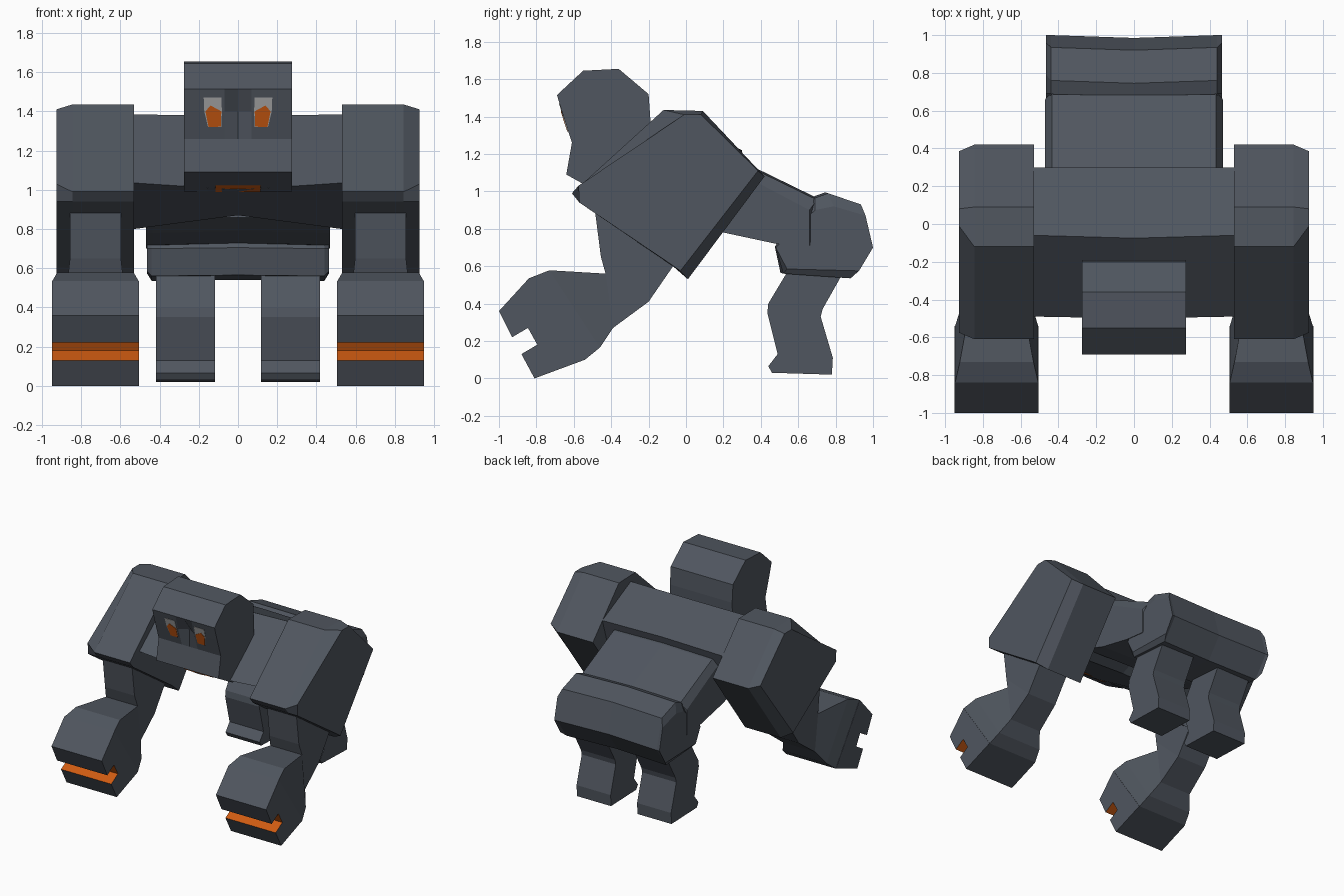
import bpy, bmesh
from mathutils import Vector

if "Cube" in bpy.data.objects:
    bpy.data.objects.remove(bpy.data.objects["Cube"])


def material(name, rgb):
    m = bpy.data.materials.new(name)
    m.diffuse_color = (*rgb, 1)
    m.use_nodes = True
    m.node_tree.nodes["Principled BSDF"].inputs["Base Color"].default_value = m.diffuse_color
    return m


STONE = material("slate grey", (0.080, 0.093, 0.115))
ORANGE = material("glow orange", (0.62, 0.105, 0.006))
WHITE = material("eye grey", (0.42, 0.42, 0.42))


def loft(name, rings, mats=(STONE,), mirror=False, rule=None):
    """Skin a list of equal-length point rings and cap both ends."""
    bm = bmesh.new()
    vs = [[bm.verts.new(p) for p in r] for r in rings]
    n = len(rings[0])
    for a, b in zip(vs, vs[1:]):
        for i in range(n):
            j = (i + 1) % n
            bm.faces.new((a[i], a[j], b[j], b[i]))
    bm.faces.new(vs[0])
    bm.faces.new(vs[-1])
    bmesh.ops.recalc_face_normals(bm, faces=bm.faces)
    if rule:
        for f in bm.faces:
            f.material_index = rule(f)
    me = bpy.data.meshes.new(name)
    bm.to_mesh(me)
    bm.free()
    for m in mats:
        me.materials.append(m)
    ob = bpy.data.objects.new(name, me)
    bpy.context.collection.objects.link(ob)
    if mirror:
        ob.modifiers.new("mirror", 'MIRROR').use_mirror_merge = False
    return ob


def at(x, profile):
    return [(x, y, z) for y, z in profile]


def shift(profile, dy, dz):
    return [(y + dy, z + dz) for y, z in profile]


# Shoulders: side profile with bevelled outer edges
sh_in = [(-.61, .99), (-.12, 1.435), (.09, 1.43), (.42, 1.08), (.01, .53), (-.07, .6), (-.57, .94)]
sh_out = [(-.575, 1.03), (-.01, 1.41), (.08, 1.41), (.385, 1.11), (-.03, .575), (-.08, .61), (-.57, .94)]
loft("shoulder", [at(.53, sh_in), at(.845, sh_in), at(.927, sh_out)], mirror=True)

# Arms: four-point sections (front/top edge, back/bottom edge, half width)
CX = .727
arm = [((-.5, 1.0), (0, .7), .13), ((-.455, .65), (-.2, .41), .13), ((-.43, .56), (-.39, .27), .14),
       ((-.73, .578), (-.46, .165), .195), ((-.84, .535), (-.54, .1), .22)]
loft("arm", [[(CX - w, *a), (CX + w, *a), (CX + w, *b), (CX - w, *b)] for a, b, w in arm], mirror=True)

# Hands: slotted profile, slot faces glow
hand = [(-.84, .535), (-1, .36), (-.93, .22), (-.845, .27), (-.795, .18), (-.88, .13), (-.81, 0), (-.54, .1)]


def in_slot(f):
    c = f.calc_center_median()
    return int(abs(f.normal.x) < .5 and -.93 < c.y < -.79 and .12 < c.z < .26)


loft("hand", [at(CX - .222, hand), at(CX + .222, hand)], (STONE, ORANGE), True, in_slot)

# Chest between the shoulders, slightly creased at the middle
chest = [(-.49, 1.035), (-.06, 1.385), (.30, 1.21), (.24, 1.02), (-.06, .8)]
mid = [(-.5, 1.0), (-.075, 1.375), (.30, 1.22), (.24, 1.02), (-.13, .87)]
loft("chest", [at(-.53, chest), at(0, mid), at(.53, chest)])

# Abdomen: top slightly narrower than its sides
waist = [(.1, 1.2), (.3, 1.15), (.7, .955), (.66, .7), (.48, .72), (.2, .78), (0, .85)]
side = [(.1, 1.15), (.3, 1.09), (.66, .9), (.66, .7), (.48, .72), (.2, .78), (0, .85)]
loft("abdomen", [at(-.47, side), at(-.435, waist), at(0, shift(waist, 0, .01)),
                 at(.435, waist), at(.47, side)])

# Pelvis
hip_out = [(.48, .7), (.69, .9), (.79, .92), (.96, .87), (1.0, .7), (.925, .575), (.54, .585)]
hip_in = [(.49, .7), (.69, .965), (.76, .99), (.935, .93), (1.0, .7), (.88, .535), (.52, .56)]
hip_mid = shift(hip_in, -.015, .005)
loft("pelvis", [at(-.465, hip_out), at(-.44, hip_in), at(0, hip_mid), at(.44, hip_in), at(.465, hip_out)])

# Legs
leg = [(.56, .6), (.44, .4), (.435, .35), (.49, .13), (.44, .065), (.46, .03), (.78, .02),
       (.785, .11), (.72, .33), (.73, .37), (.86, .6)]
loft("leg", [at(.117, leg), at(.418, leg)], mirror=True)

# Head with a shallow valley between the eyes
head = [(-.69, 1.515), (-.655, 1.4), (-.61, 1.26), (-.64, 1.09), (-.46, .99), (-.2, 1.05),
        (-.19, 1.38), (-.2, 1.52), (-.36, 1.655), (-.55, 1.645)]
valley = list(head)
valley[1] = (-.61, 1.4)
loft("head", [at(-.275, head), at(-.07, head), at(0, valley), at(.07, head), at(.275, head)])


# Eyes: thin plates lying on the sloping face
def face_plate(name, outline, mat, lift):
    def pt(x, z, d):
        t = (1.515 - z) / .115 * .035 if z > 1.4 else .035 + (1.4 - z) / .14 * .045
        return (x, -.69 + t - d, z)
    loft(name, [[pt(x, z, -.002) for x, z in outline], [pt(x, z, lift) for x, z in outline]], (mat,), True)


face_plate("eye", [(.085, 1.47), (.175, 1.47), (.172, 1.4), (.153, 1.32), (.085, 1.32), (.082, 1.4)], WHITE, .003)
face_plate("pupil", [(.085, 1.4), (.14, 1.43), (.166, 1.4), (.15, 1.32), (.088, 1.322)], ORANGE, .006)

# Mouth: thin plate under the jaw
slope = Vector((0, .18, -.10))
start = Vector((0, -.64, 1.09))
down = Vector((0, -.10, -.18)).normalized() * .005
a, b = start + slope * .68, start + slope * .98
quad = [Vector((sx * .115, *p.yz)) for sx, p in ((-1, a), (1, a), (1, b), (-1, b))]
loft("mouth", [[p - down * .4 for p in quad], [p + down for p in quad]], (ORANGE,))
